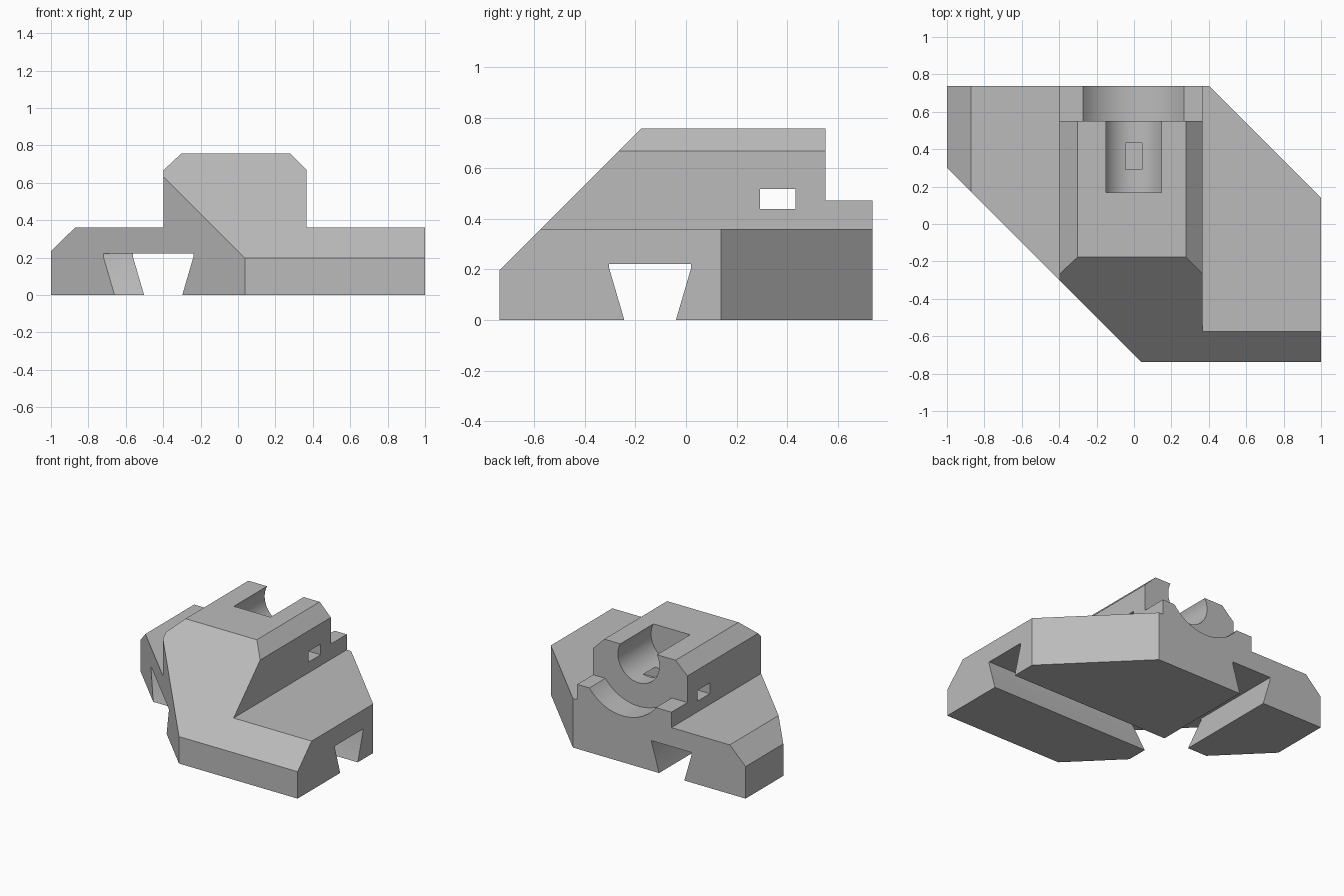
import bpy
import bmesh
import math
from mathutils import Matrix, Vector

default = bpy.data.objects.get("Cube")
if default:
    bpy.data.objects.remove(default, do_unlink=True)

grey = bpy.data.materials.new("plain grey")
grey.use_nodes = True
GREY = (0.5, 0.5, 0.5, 1)
grey.diffuse_color = GREY
grey.node_tree.nodes["Principled BSDF"].inputs["Base Color"].default_value = GREY


def prism(name, points, axis, low, high):
    """Extrude a closed 2D profile along an axis: x uses (y, z), y uses (x, z), z uses (x, y)."""
    place = {"x": lambda a, b: (low, a, b),
             "y": lambda a, b: (a, low, b),
             "z": lambda a, b: (a, b, low)}[axis]
    step = Vector([(high - low) if axis == k else 0 for k in "xyz"])
    bm = bmesh.new()
    face = bm.faces.new([bm.verts.new(place(a, b)) for a, b in points])
    out = bmesh.ops.extrude_face_region(bm, geom=[face])
    moved = [v for v in out["geom"] if isinstance(v, bmesh.types.BMVert)]
    bmesh.ops.translate(bm, verts=moved, vec=step)
    bmesh.ops.recalc_face_normals(bm, faces=bm.faces)
    mesh = bpy.data.meshes.new(name)
    bm.to_mesh(mesh)
    bm.free()
    mesh.materials.append(grey)
    obj = bpy.data.objects.new(name, mesh)
    bpy.context.collection.objects.link(obj)
    return obj


def circle(cx, cz, radius, sides=64):
    turn = math.tau / sides
    return [(cx + radius * math.cos((i + 0.5) * turn),
             cz + radius * math.sin((i + 0.5) * turn)) for i in range(sides)]


def combine(target, tool, operation):
    """Apply a boolean and discard the tool."""
    mod = target.modifiers.new("shape", "BOOLEAN")
    mod.operation = operation
    mod.solver = "EXACT"
    mod.object = tool
    graph = bpy.context.evaluated_depsgraph_get()
    graph.update()
    result = bpy.data.meshes.new_from_object(target.evaluated_get(graph))
    target.modifiers.clear()
    target.data = result
    bpy.data.objects.remove(tool, do_unlink=True)


# Body: plan outline trimmed by the front and side profiles
outline = [(-1, 0.737), (0.402, 0.737), (1, 0.139), (1, -0.737), (0.037, -0.737), (-1, 0.3)]
front = [(-1.2, 0), (1.2, 0), (1.2, 0.36), (0.367, 0.36), (0.367, 0.668), (0.277, 0.758),
         (-0.302, 0.758), (-0.398, 0.668), (-0.398, 0.36), (-0.872, 0.36), (-1.2, 0.04)]
side = [(-0.9, -0.2), (0.9, -0.2), (0.9, 0.473), (0.552, 0.473), (0.552, 0.9),
        (-0.035, 0.9), (-0.9, 0.035)]
body = prism("clamp_body", outline, "z", -0.3, 1.2)
combine(body, prism("front_profile", front, "y", -1.5, 1.5), "INTERSECT")
combine(body, prism("side_profile", side, "x", -1.5, 1.5), "INTERSECT")


# Crossing dovetail grooves in the underside
def dovetail(centre):
    half = [(0.132, -0.1), (0.102, 0), (0.162, 0.205), (0.162, 0.221)]
    half[0] = (0.073, -0.1)
    return [(centre + a, z) for a, z in half] + [(centre - a, z) for a, z in reversed(half)]


combine(body, prism("groove_along_y", dovetail(-0.4), "y", -1.5, 1.5), "DIFFERENCE")
combine(body, prism("groove_along_x", dovetail(-0.142), "x", -1.5, 1.5), "DIFFERENCE")

# Open-topped round socket, wider cradle behind it and the cross slot
AXIS_X, AXIS_Z = -0.002, 0.68
combine(body, prism("cradle", circle(AXIS_X, AXIS_Z, 0.34), "y", 0.552, 1.1), "DIFFERENCE")
combine(body, prism("socket", circle(AXIS_X, AXIS_Z, 0.168), "y", 0.168, 0.7), "DIFFERENCE")
slot = [(0.292, 0.439), (0.434, 0.439), (0.434, 0.518), (0.292, 0.518)]
combine(body, prism("cross_slot", slot, "x", -1.5, 1.5), "DIFFERENCE")

# Smooth the round walls and keep the edges crisp
bpy.ops.object.select_all(action="DESELECT")
body.select_set(True)
bpy.context.view_layer.objects.active = body
bpy.ops.object.shade_smooth_by_angle(angle=math.radians(20))
